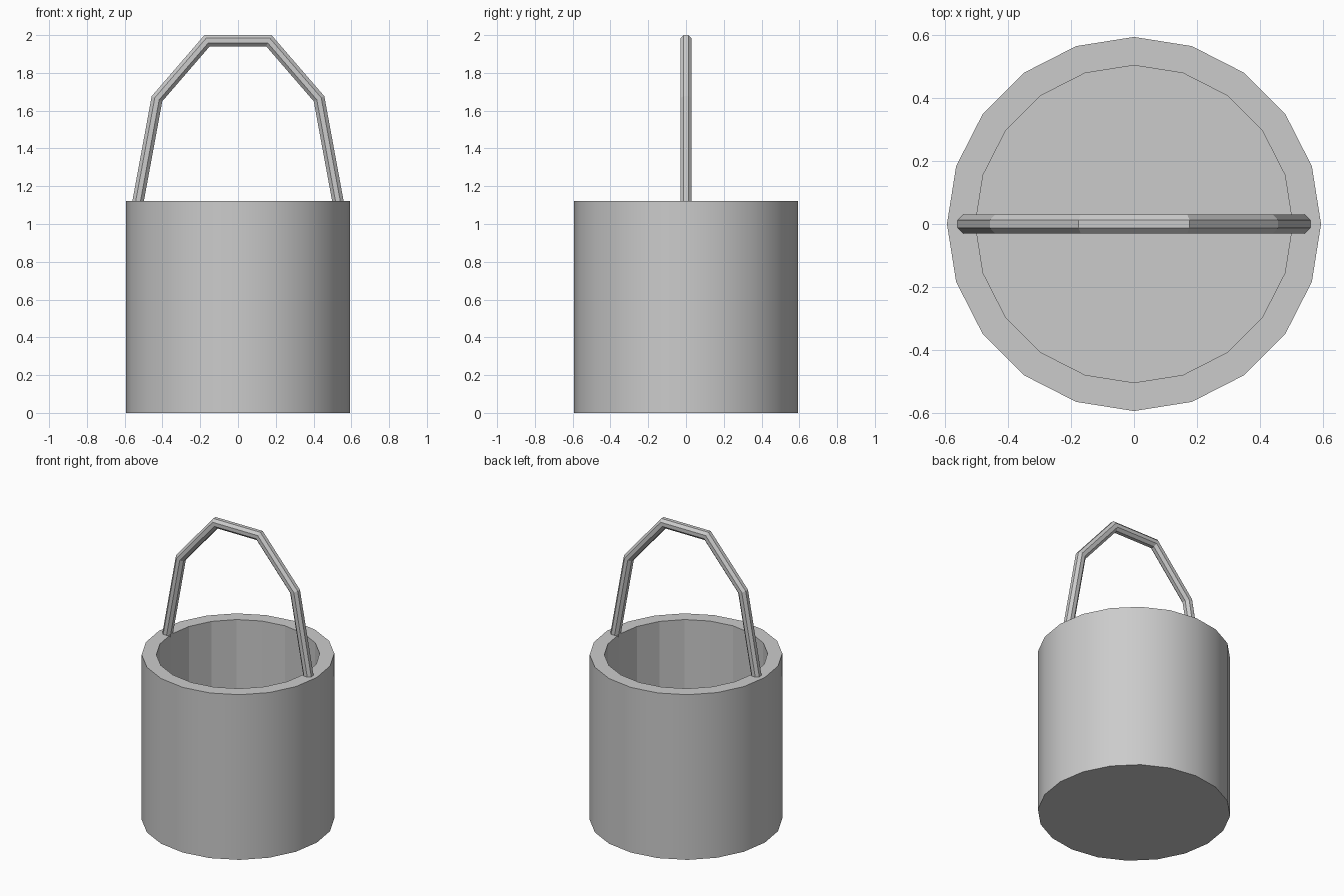
import bpy, bmesh
from math import sin, cos, pi
from mathutils import Vector

if "Cube" in bpy.data.objects:
    bpy.data.objects.remove(bpy.data.objects["Cube"])


def skin(name, rings, smooth_bands=()):
    """Bridge equal-sized rings in order and cap both ends."""
    bm = bmesh.new()
    loops = [[bm.verts.new(p) for p in ring] for ring in rings]
    n = len(loops[0])
    for band, (a, b) in enumerate(zip(loops, loops[1:])):
        for i in range(n):
            j = (i + 1) % n
            f = bm.faces.new((a[i], a[j], b[j], b[i]))
            f.smooth = band in smooth_bands
    bm.faces.new(loops[0][::-1])
    bm.faces.new(loops[-1])
    bmesh.ops.recalc_face_normals(bm, faces=bm.faces)
    for e in bm.edges:
        if len(e.link_faces) == 2 and e.calc_face_angle() > 0.6:
            e.smooth = False
    mesh = bpy.data.meshes.new(name)
    bm.to_mesh(mesh)
    bm.free()
    obj = bpy.data.objects.new(name, mesh)
    bpy.context.collection.objects.link(obj)
    return obj


# Bucket: 20-sided thick-walled pail, smooth outside and faceted inside
SIDES = 20
profile = [(0.593, 0), (0.593, 1.122), (0.503, 1.122), (0.503, 0.09)]
skin("bucket", [[(r * cos(2 * pi * i / SIDES), r * sin(2 * pi * i / SIDES), z)
                 for i in range(SIDES)] for r, z in profile], smooth_bands=(0,))

# Handle: octagonal bar swept with mitred corners along a mirrored path
half = [Vector((0.53, 0, 1.115)), Vector((0.429, 0, 1.663)), Vector((0.163, 0, 1.971))]
path = half + [Vector((-p.x, 0, p.z)) for p in reversed(half)]
RADIUS = 0.03 / cos(pi / 8)
Y = Vector((0, 1, 0))
rings = []
for k, p in enumerate(path):
    d_in = (p - path[k - 1]).normalized() if k > 0 else None
    d_out = (path[k + 1] - p).normalized() if k < len(path) - 1 else None
    d_in, d_out = d_in or d_out, d_out or d_in
    tangent = (d_in + d_out).normalized()
    side = tangent.cross(Y) / tangent.dot(d_in)
    angles = [pi / 8 + i * pi / 4 for i in range(8)]
    rings.append([p + RADIUS * (side * cos(a) + Y * sin(a)) for a in angles])
skin("handle", rings)
